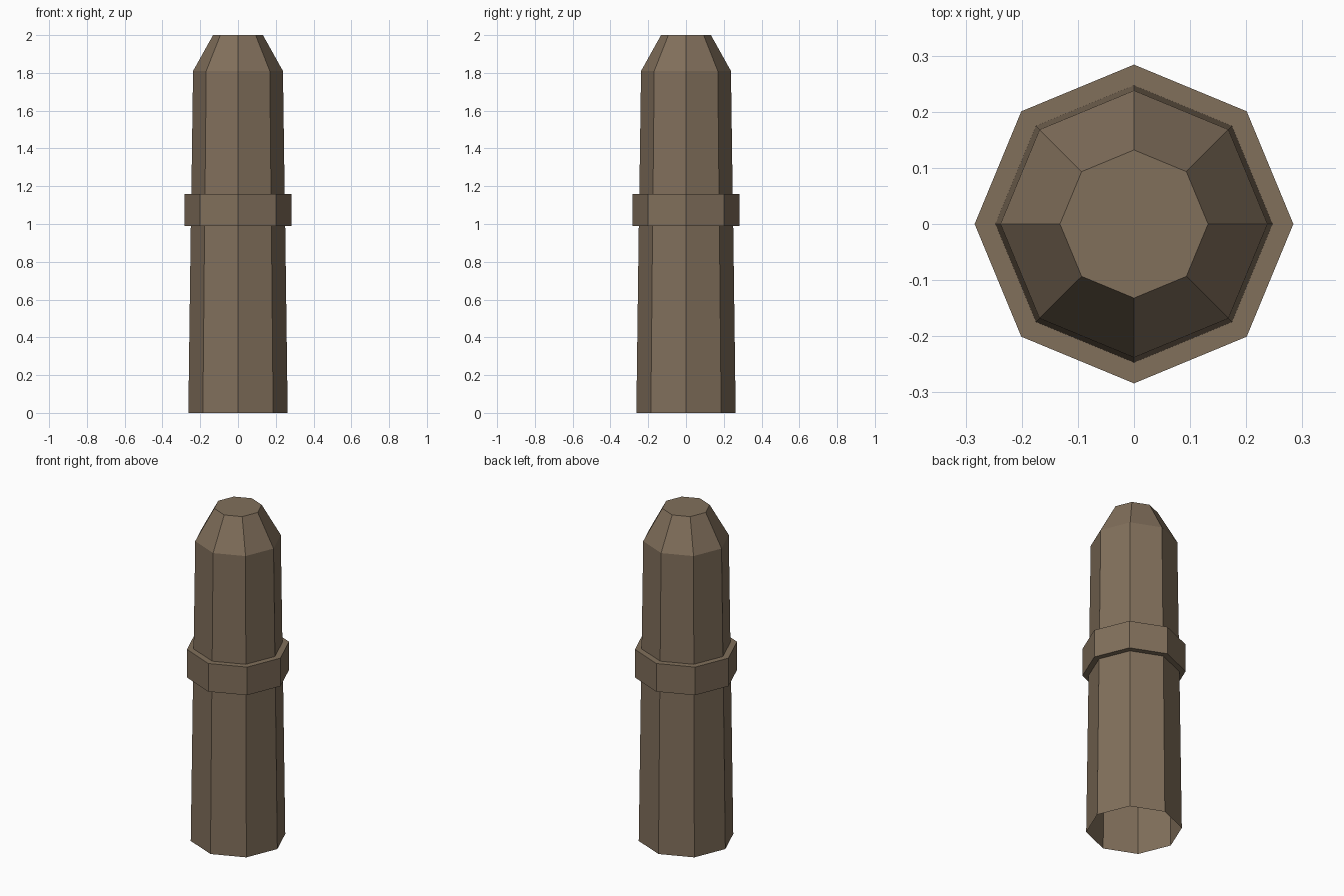
import bpy, bmesh
from math import cos, sin, pi

if "Cube" in bpy.data.objects:
    bpy.data.objects.remove(bpy.data.objects["Cube"])

SIDES = 8

# Radius / height outline: tapered shaft, raised band, tapered shaft, chamfered tip
PROFILE = [(0.263, 0.0), (0.25, 0.99), (0.284, 0.99), (0.284, 1.16),
           (0.247, 1.16), (0.238, 1.81), (0.132, 2.0)]


def lathe(name, profile, sides):
    bm = bmesh.new()
    rings = [[bm.verts.new((r * cos(2 * pi * i / sides), r * sin(2 * pi * i / sides), z))
              for i in range(sides)] for r, z in profile]
    for low, high in zip(rings, rings[1:]):
        for i in range(sides):
            j = (i + 1) % sides
            bm.faces.new((low[i], low[j], high[j], high[i]))
    bm.faces.new(rings[-1])  # flat top; the underside stays open
    mesh = bpy.data.meshes.new(name)
    bm.to_mesh(mesh)
    bm.free()
    obj = bpy.data.objects.new(name, mesh)
    bpy.context.collection.objects.link(obj)
    return obj


# Wooden post with its band
post = lathe("banded_post", PROFILE, SIDES)
wood = bpy.data.materials.new("brown_wood")
wood.diffuse_color = (0.22, 0.16, 0.105, 1)
wood.use_nodes = True
wood.node_tree.nodes["Principled BSDF"].inputs["Base Color"].default_value = wood.diffuse_color
post.data.materials.append(wood)
